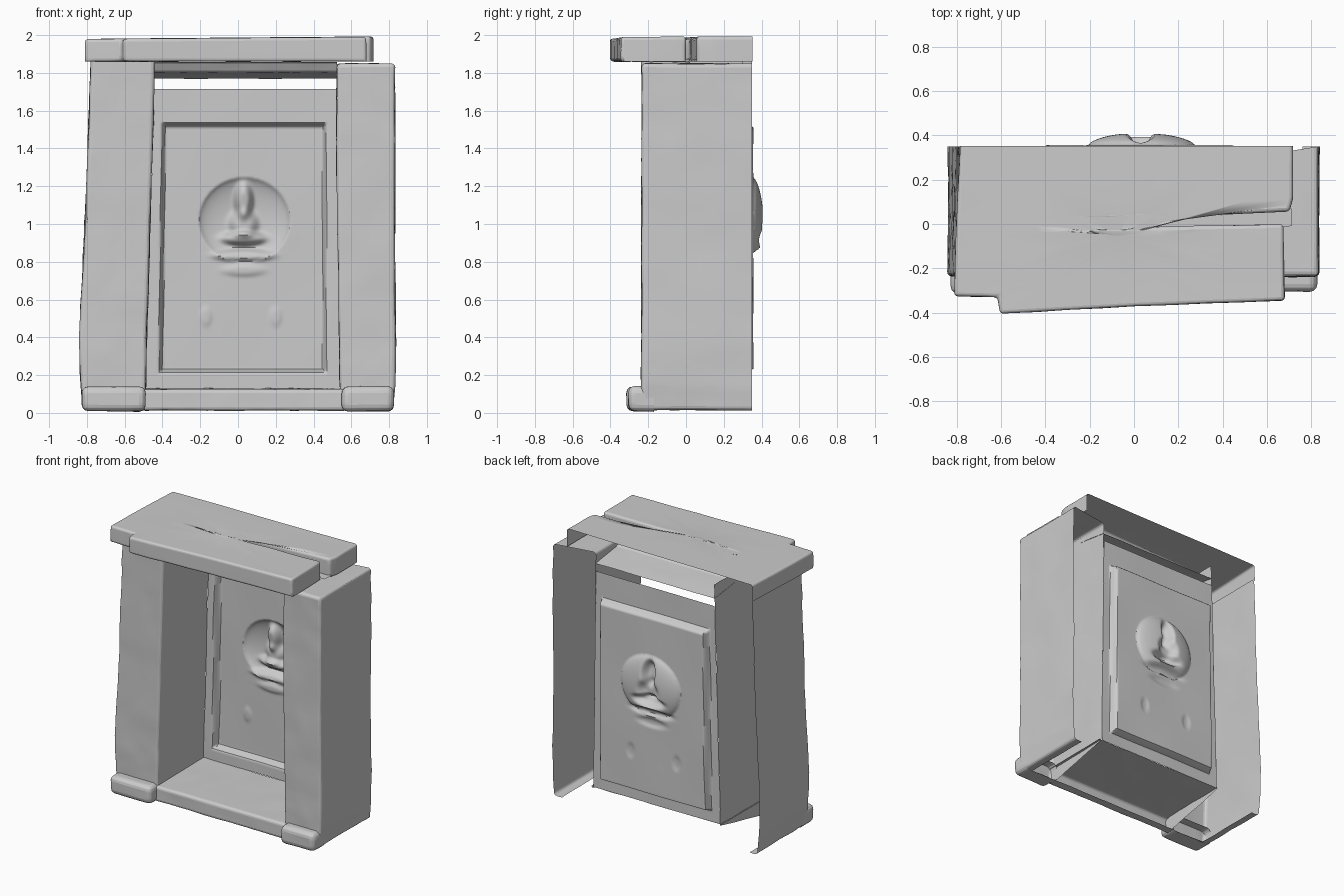
import bpy, bmesh, math

if "Cube" in bpy.data.objects:
    bpy.data.objects.remove(bpy.data.objects["Cube"])

# soft stone wobble shared by all parts
noise = bpy.data.textures.new("stone_wobble", 'CLOUDS')
noise.noise_scale = 0.22


def finish(name, bm, bevel=0.0, levels=0, wobble=0.0):
    bmesh.ops.remove_doubles(bm, verts=bm.verts, dist=1e-5)
    bmesh.ops.recalc_face_normals(bm, faces=bm.faces)
    me = bpy.data.meshes.new(name)
    bm.to_mesh(me)
    bm.free()
    ob = bpy.data.objects.new(name, me)
    bpy.context.collection.objects.link(ob)
    if bevel:
        b = ob.modifiers.new("round", 'BEVEL')
        b.width, b.segments, b.limit_method = bevel, 3, 'ANGLE'
        b.angle_limit = math.radians(40)
    if levels:
        s = ob.modifiers.new("dense", 'SUBSURF')
        s.subdivision_type = 'SIMPLE'
        s.levels = s.render_levels = levels
    if wobble:
        d = ob.modifiers.new("wobble", 'DISPLACE')
        d.texture, d.strength, d.mid_level = noise, wobble, 0.5
    bpy.ops.object.select_all(action='DESELECT')
    ob.select_set(True)
    bpy.context.view_layer.objects.active = ob
    bpy.ops.object.shade_smooth_by_angle(angle=math.radians(45))
    return ob


def sheet(name, rows, cap=False, **kw):
    """Open skin lofted through rows of points; cap closes the last row."""
    bm = bmesh.new()
    grid = [[bm.verts.new(p) for p in r] for r in rows]
    for a, b in zip(grid, grid[1:]):
        for i in range(len(a) - 1):
            bm.faces.new((a[i], a[i + 1], b[i + 1], b[i]))
    if cap:
        bm.faces.new(grid[-1])
    return finish(name, bm, **kw)


BACK, FRONT, WALL = 0.35, -0.235, 0.30


# pillars: hollow, open at the back and underneath
def pillar(name, sections, cap):
    rows = []
    z0, xo, xi = sections[0]
    s = 1 if xo > 0 else -1
    # curled-in bottom lip
    rows.append([(xo - s * 0.06, BACK, z0), (xo - s * 0.06, FRONT + 0.06, z0),
                 (xi, FRONT + 0.06, z0), (xi, WALL, 0.12)])
    for k, (z, o, i) in enumerate(sections):
        zi = 0.121 if k == 0 else z
        rows.append([(o, BACK, z), (o, FRONT, z), (i, FRONT, z), (i, WALL, zi)])
    sheet(name, rows, cap=cap, bevel=0.02, levels=3, wobble=0.014)


pillar("left_pillar", [(0.015, -0.82, -0.49), (0.15, -0.832, -0.488),
                       (0.4, -0.842, -0.483), (0.9, -0.815, -0.468),
                       (1.4, -0.795, -0.452), (1.87, -0.78, -0.44)], False)
pillar("right_pillar", [(0.015, 0.82, 0.55), (0.15, 0.832, 0.54),
                        (0.4, 0.836, 0.535), (0.9, 0.83, 0.528),
                        (1.4, 0.832, 0.522), (1.85, 0.832, 0.52)], True)


# feet: rounded blocks in front of the pillars
def foot(name, x0, x1, y0, z1):
    bm = bmesh.new()
    bmesh.ops.create_cube(bm, size=1)
    for v in bm.verts:
        v.co = (x1 if v.co.x > 0 else x0, -0.17 if v.co.y > 0 else y0,
                z1 if v.co.z > 0 else 0.008)
    bm.faces.ensure_lookup_table()
    back = [f for f in bm.faces if f.calc_center_median().y > -0.18]
    bmesh.ops.delete(bm, geom=back, context='FACES')
    finish(name, bm, bevel=0.035, levels=2, wobble=0.01)


foot("left_foot", -0.828, -0.488, -0.315, 0.14)
foot("right_foot", 0.55, 0.826, -0.305, 0.14)

# sill and niche floor
sill = [(-0.17, 0.012), (-0.245, 0.012), (-0.245, 0.125), (0.02, 0.128), (WALL, 0.13)]
xs = [-0.495 + 1.055 * i / 8 for i in range(9)]
sheet("sill_and_floor", [[(x, y, z) for y, z in sill] for x in xs],
      bevel=0.02, levels=2, wobble=0.01)

# niche ceiling: front beam underside, step, rear beam underside
ceil = [(-0.25, 1.858), (0.02, 1.858), (0.05, 1.805), (0.2, 1.785), (0.3, 1.77)]
xs = [-0.445 + 0.97 * i / 6 for i in range(7)]
sheet("niche_ceiling", [[(x, y, z) for y, z in ceil] for x in xs],
      bevel=0.012, levels=2, wobble=0.008)

# top slab: two beams joined at the left with a slot between them
plan = [(-0.785, 0.352), (-0.805, -0.1), (-0.81, -0.325), (-0.615, -0.33),
        (-0.605, -0.405), (0.0, -0.372), (0.68, -0.345), (0.672, -0.002),
        (0.15, -0.012), (-0.41, -0.02), (-0.44, 0.0), (-0.41, 0.015),
        (0.15, 0.03), (0.7, 0.058), (0.716, 0.12), (0.716, 0.352)]
bm = bmesh.new()
low = [bm.verts.new((x, y, 1.86)) for x, y in plan]
top = [bm.verts.new((x, y, 1.986 + 0.008 * x)) for x, y in plan]
bm.faces.new(top)
for i in range(len(plan) - 1):
    bm.faces.new((low[i], low[i + 1], top[i + 1], top[i]))
# overhang underside at the front
edge = [bm.verts.new((x, -0.22, 1.86)) for x in (0.676, 0.0, -0.6, -0.807)]
bm.faces.new(low[2:7] + edge)
finish("top_beams", bm, bevel=0.016, levels=2, wobble=0.008)

# slot floor
sheet("slot_floor", [[(-0.45, -0.03, 1.875), (-0.45, 0.03, 1.875)],
                     [(0.71, -0.01, 1.872), (0.71, 0.07, 1.872)]])


# back panel: frame, sunken field, round hollow with a seated relief
def step(t):
    t = max(0.0, min(1.0, t))
    return t * t * (3 - 2 * t)


def blob(x, z, cx, cz, rx, rz):
    return math.exp(-(((x - cx) / rx) ** 2 + ((z - cz) / rz) ** 2) ** 2)


RELIEF = [  # centre x, centre z, radius x, radius z, height
    (0.03, 1.125, 0.045, 0.085, 0.065),   # head
    (0.03, 1.00, 0.07, 0.07, 0.05),       # torso
    (0.03, 0.925, 0.11, 0.035, 0.055),    # folded legs
    (0.03, 0.835, 0.145, 0.03, 0.04),     # seat
    (0.03, 0.755, 0.11, 0.03, 0.012),     # seat base
    (-0.17, 0.51, 0.03, 0.05, 0.007),     # worn marks
    (0.20, 0.51, 0.03, 0.05, 0.007),
]


def depth(x, z):
    left = -0.412 + 0.012 * z
    inset = min(x - left, 0.458 - x, z - 0.222, 1.525 - z)
    y = WALL + 0.055 * step((inset + 0.012) / 0.024)
    r2 = ((x - 0.035) / 0.24) ** 2 + ((z - 1.02) / 0.225) ** 2
    if r2 < 1:
        y += 0.055 * (1 - r2) ** 0.6
    for cx, cz, rx, rz, h in RELIEF:
        y -= h * blob(x, z, cx, cz, rx, rz)
    return y + 0.002 * math.sin(9 * x + 2) * math.sin(7 * z)


NX, NZ = 120, 170
rows = []
for j in range(NZ + 1):
    z = 0.13 + 1.585 * j / NZ
    t = j / NZ
    x0, x1 = -0.49 + 0.047 * t, 0.54 - 0.02 * t
    rows.append([(x, depth(x, z), z)
                 for x in (x0 + (x1 - x0) * i / NX for i in range(NX + 1))])
sheet("back_panel_relief", rows)
